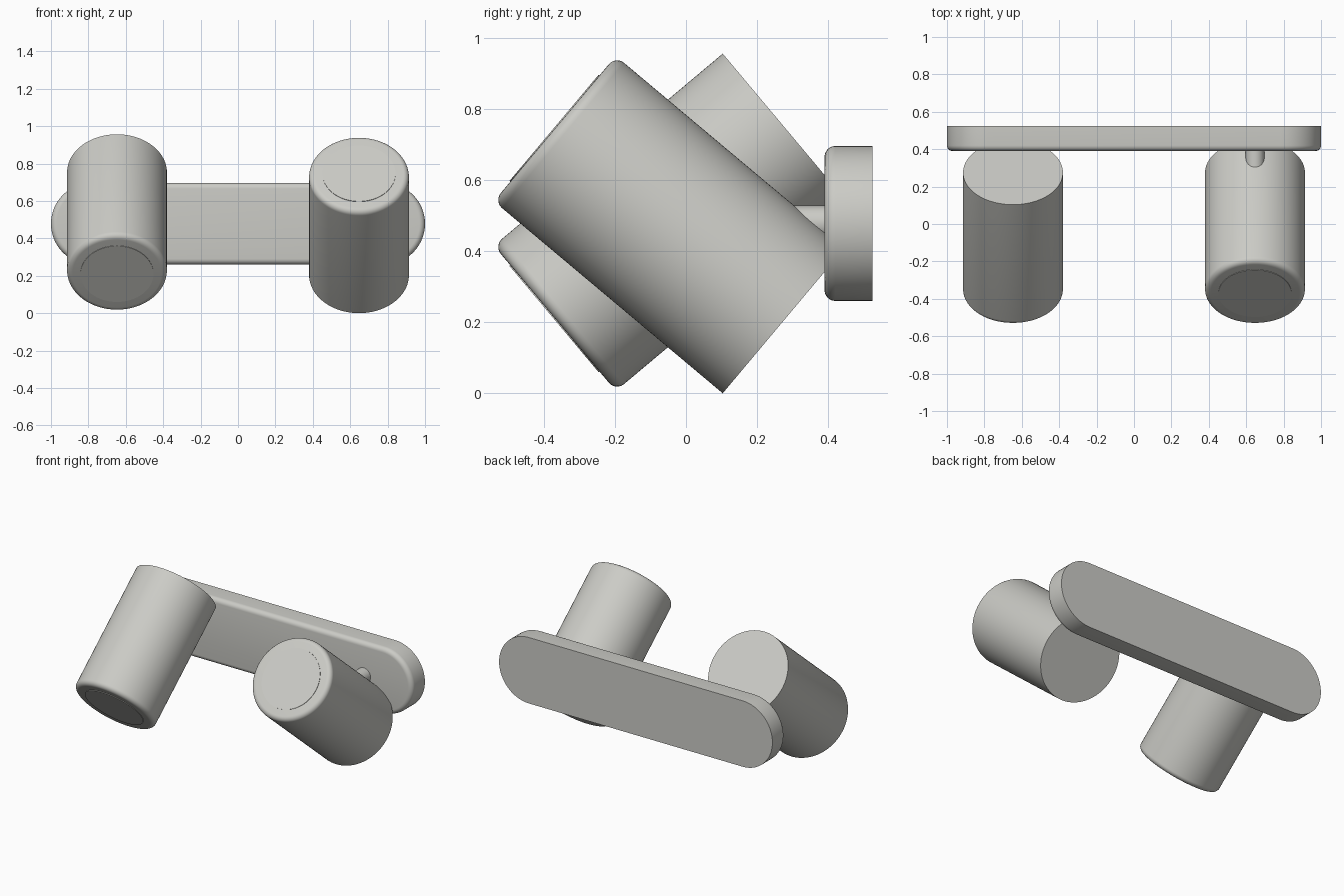
import bpy, bmesh, math
from mathutils import Matrix, Vector

cube = bpy.data.objects.get("Cube")
if cube:
    bpy.data.objects.remove(cube, do_unlink=True)

HEIGHT = 0.957
MID = HEIGHT / 2

grey = bpy.data.materials.new("warm_light_grey")
grey.use_nodes = True
grey.diffuse_color = (0.6, 0.6, 0.565, 1)
grey.node_tree.nodes["Principled BSDF"].inputs["Base Color"].default_value = grey.diffuse_color


def finish(name, bm, matrix):
    """Turn a bmesh into a smooth shaded, coloured object."""
    bmesh.ops.recalc_face_normals(bm, faces=bm.faces[:])
    mesh = bpy.data.meshes.new(name)
    bm.to_mesh(mesh)
    bm.free()
    mesh.transform(matrix)
    mesh.materials.append(grey)
    obj = bpy.data.objects.new(name, mesh)
    bpy.context.collection.objects.link(obj)
    bpy.ops.object.select_all(action="DESELECT")
    obj.select_set(True)
    bpy.context.view_layer.objects.active = obj
    bpy.ops.object.shade_smooth_by_angle(angle=math.radians(30))
    return obj


def prism(outline, depth, rounding=0):
    """Extrude an outline up local z, rounding the rim of the far end."""
    bm = bmesh.new()
    base = bm.faces.new([bm.verts.new((x, y, 0)) for x, y in outline])
    top = bmesh.ops.extrude_face_region(bm, geom=[base], use_keep_orig=True)
    verts = [g for g in top["geom"] if isinstance(g, bmesh.types.BMVert)]
    bmesh.ops.translate(bm, verts=verts, vec=(0, 0, depth))
    if rounding:
        rim = [e for e in bm.edges if all(v.co.z > depth - 1e-4 for v in e.verts)]
        bmesh.ops.bevel(bm, geom=rim, offset=rounding, segments=6,
                        profile=0.5, affect="EDGES")
    return bm


def stadium(half_length, radius, steps):
    """Outline with two half round ends; half_length equal to radius gives a circle."""
    points = []
    for side in (1, -1):
        for i in range(steps + 1):
            a = math.pi * (i / steps - 0.5)
            points.append((side * (half_length - radius + radius * math.cos(a)),
                           side * radius * math.sin(a)))
    if half_length == radius:
        points = points[:steps] + points[steps + 1:-1]
    return points


def circle(radius):
    return stadium(radius, radius, 48)


# Wall plate, flat at the back and rounded at the front
facing_front = Matrix.Rotation(math.pi / 2, 4, "X")
finish("wall_plate", prism(stadium(1, 0.218, 32), 0.135, 0.03),
       Matrix.Translation((0, 0.525, MID)) @ facing_front)

# Two lamps, the left one aimed up and the right one aimed down
for side, x, tilt, back_z in (("left", 0.647, 50, 0.205),
                              ("right", -0.647, 130, HEIGHT - 0.205)):
    aim = (Matrix.Translation((x, 0.275, back_z))
           @ Matrix.Rotation(math.radians(tilt), 4, "X"))
    finish(side + "_lamp_body", prism(circle(0.267), 0.841, 0.03), aim)
    finish(side + "_lamp_lens", prism(circle(0.195), 0.02),
           aim @ Matrix.Translation((0, 0, 0.824)))
    finish(side + "_stem", prism(circle(0.05), 0.22),
           Matrix.Translation((x, 0.42, MID)) @ facing_front)
